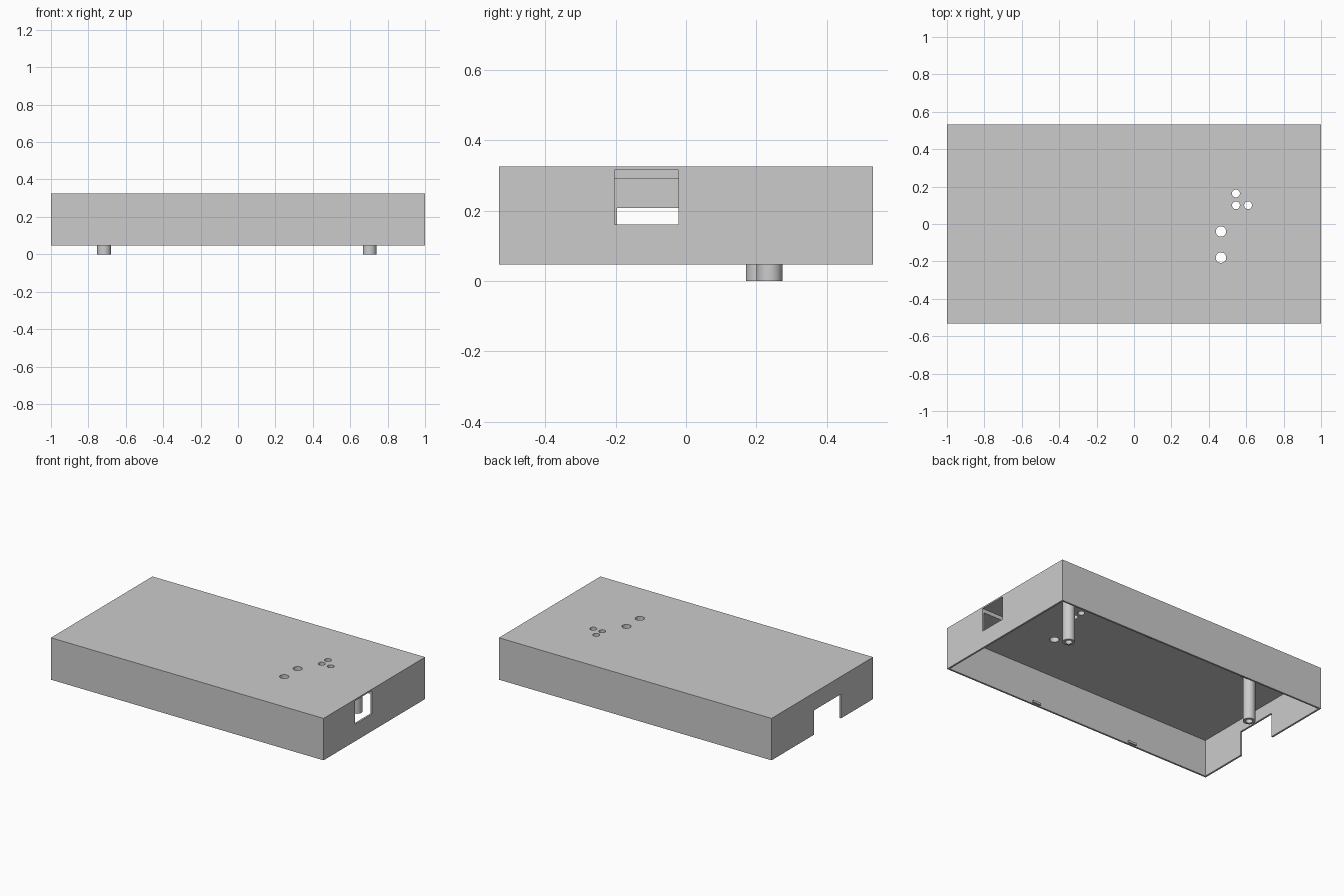
import bpy
import math

if "Cube" in bpy.data.objects:
    bpy.data.objects.remove(bpy.data.objects["Cube"], do_unlink=True)

grey = bpy.data.materials.new("plain grey")
grey.use_nodes = True
colour = (0.6, 0.6, 0.6, 1)
grey.diffuse_color = colour
grey.node_tree.nodes["Principled BSDF"].inputs["Base Color"].default_value = colour

HX, HY = 1.0, 0.532             # half length and half width
BASE, CEILING, TOP = 0.047, 0.29, 0.325
WALL = 0.012


def box(name, x, y, z):
    """Box spanning the given (low, high) pairs."""
    spans = (x, y, z)
    bpy.ops.mesh.primitive_cube_add(size=1, location=[(a + b) / 2 for a, b in spans])
    ob = bpy.context.object
    ob.scale = [b - a for a, b in spans]
    bpy.ops.object.transform_apply(location=False, rotation=False, scale=True)
    ob.name = name
    ob.data.materials.append(grey)
    return ob


def cylinder(name, x, y, radius, z):
    """Upright cylinder spanning the (low, high) pair z."""
    bpy.ops.mesh.primitive_cylinder_add(vertices=32, radius=radius, depth=z[1] - z[0],
                                        location=(x, y, (z[0] + z[1]) / 2))
    ob = bpy.context.object
    ob.name = name
    ob.data.materials.append(grey)
    return ob


def cut(target, cutter):
    """Subtract the cutter for good, then drop it."""
    cutter.hide_render = True
    mod = target.modifiers.new("cut", "BOOLEAN")
    mod.operation = "DIFFERENCE"
    mod.solver = "EXACT"
    mod.object = cutter
    bpy.context.view_layer.objects.active = target
    bpy.ops.object.modifier_apply(modifier=mod.name)
    bpy.data.objects.remove(cutter, do_unlink=True)


def smooth(ob):
    bpy.ops.object.select_all(action="DESELECT")
    ob.select_set(True)
    bpy.context.view_layer.objects.active = ob
    bpy.ops.object.shade_smooth_by_angle(angle=math.radians(30))


# Hollow lid, open underneath
lid = box("lid_shell", (-HX, HX), (-HY, HY), (BASE, TOP))
cut(lid, box("cavity", (WALL - HX, HX - WALL), (WALL - HY, HY - WALL), (-0.1, CEILING)))

# Socket window, which also sinks a pocket into the ceiling
cut(lid, box("window", (0.8, 1.1), (-0.203, -0.022), (0.16, 0.315)))

# Cable notch in the opposite end
cut(lid, box("notch", (-1.1, -0.95), (-0.196, 0.088), (-0.1, 0.208)))

# Round holes through the top: three small, two large
holes = [(0.545, 0.163, 0.021), (0.545, 0.1, 0.021), (0.61, 0.1, 0.021),
         (0.465, -0.04, 0.028), (0.465, -0.18, 0.028)]
for x, y, radius in holes:
    cut(lid, cylinder("hole", x, y, radius, (0.2, 0.4)))
smooth(lid)

# Hollow screw posts hanging from the ceiling
for side, x, y in (("left", 0.704, 0.237), ("right", -0.716, 0.207)):
    post = cylinder(side + "_screw_post", x, y, 0.037, (0, CEILING + 0.005))
    cut(post, cylinder("bore", x, y, 0.021, (-0.1, 0.2)))
    smooth(post)

# Small snap ridges near the rim, inside both long walls
for row, sign in (("front", -1), ("back", 1)):
    for side, x in (("left", 0.32), ("right", -0.42)):
        y = sorted((sign * (HY - WALL / 2), sign * (HY - WALL - 0.01)))
        box(row + "_" + side + "_snap_ridge", (x - 0.03, x + 0.03), y, (BASE + 0.006, BASE + 0.02))
